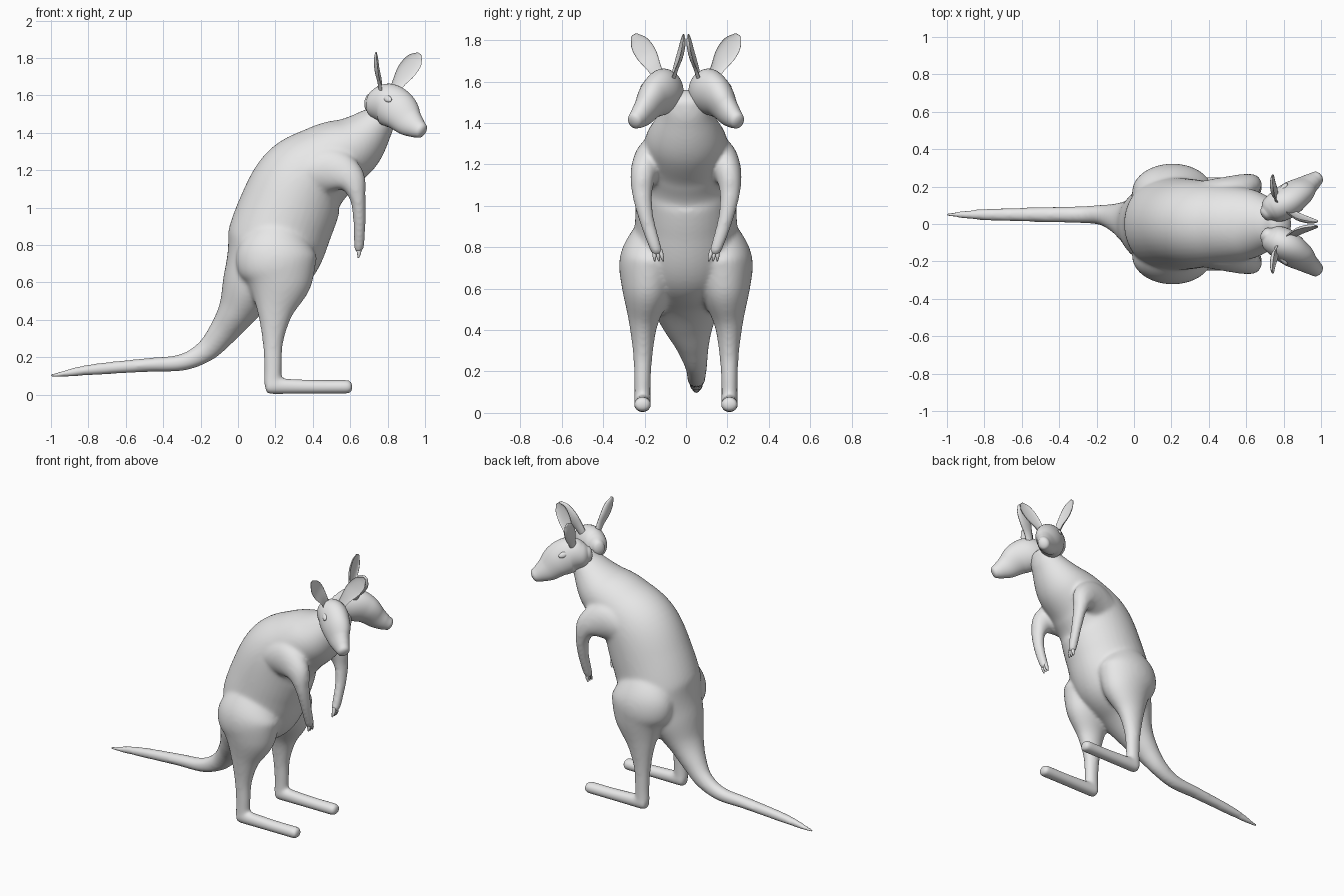
import bpy, bmesh, math
from mathutils import Vector, Matrix

cube = bpy.data.objects.get("Cube")
if cube:
    bpy.data.objects.remove(cube, do_unlink=True)

grey = bpy.data.materials.new("plain grey")
grey.use_nodes = True
grey.diffuse_color = (0.8, 0.8, 0.8, 1)
for node in grey.node_tree.nodes:
    if node.type == "BSDF_PRINCIPLED":
        node.inputs["Base Color"].default_value = (0.8, 0.8, 0.8, 1)

SIDES = 40


def smooth_path(stations, steps=8):
    """Catmull-Rom through (x, y, z, width, depth) stations."""
    s = [Vector(p) for p in stations]
    s = [s[0] * 2 - s[1]] + s + [s[-1] * 2 - s[-2]]
    out = []
    for i in range(1, len(s) - 2):
        a, b, c, d = s[i - 1:i + 3]
        for k in range(steps):
            t = k / steps
            out.append((b * 2 + (c - a) * t + (a * 2 - b * 5 + c * 4 - d) * t * t
                        + (b * 3 - a - c * 3 + d) * t ** 3) / 2)
    return out + [s[-2]]


def loft(bm, stations, side=1, cap=0.6, facing=None):
    """Closed tube of ellipses with rounded ends; side=-1 mirrors it in y."""
    path = smooth_path(stations)
    pos = [Vector(p[:3]) for p in path]
    rings = []
    last = len(path) - 1
    for i, p in enumerate(path):
        tangent = (pos[min(i + 1, last)] - pos[max(i - 1, 0)]).normalized()
        rings.append((pos[i], tangent, max(p[3], .003), max(p[4], .003)))

    def ends(ring, sign):
        c, t, w, d = ring
        for deg in (25, 50, 75):
            a = math.radians(deg)
            yield (c + t * sign * cap * min(w, d) * math.sin(a), t,
                   w * math.cos(a), d * math.cos(a))

    rings = list(ends(rings[0], -1))[::-1] + rings + list(ends(rings[-1], 1))
    loops = []
    for c, t, w, d in rings:
        across = (Vector((0, 1, 0)) - t * t.y).normalized()
        up = t.cross(across)
        loop = []
        for k in range(SIDES):
            a = math.tau * k / SIDES
            o = across * w * math.cos(a) + up * d * math.sin(a)
            if facing and o.dot(facing) > 0:     # hollow the front face
                o -= facing * o.dot(facing) * 1.5
            v = c + o
            loop.append(bm.verts.new((v.x, v.y * side, v.z)))
        loops.append(loop)
    faces = [bm.faces.new(loops[0]), bm.faces.new(loops[-1])]
    for lo, hi in zip(loops, loops[1:]):
        for k in range(SIDES):
            n = (k + 1) % SIDES
            faces.append(bm.faces.new((lo[k], lo[n], hi[n], hi[k])))
    bmesh.ops.recalc_face_normals(bm, faces=faces)


def finish(bm, name):
    mesh = bpy.data.meshes.new(name)
    bm.to_mesh(mesh)
    bm.free()
    mesh.materials.append(grey)
    mesh.shade_smooth()
    obj = bpy.data.objects.new(name, mesh)
    bpy.context.collection.objects.link(obj)
    return obj


def part(name, stations, side=1, **options):
    bm = bmesh.new()
    loft(bm, stations, side, **options)
    return finish(bm, name)


# Body: trunk running from tail tip to neck, fused with legs and arms
trunk = [(-1.0, .05, .1, .011, .011), (-.8, .05, .131, .031, .029), (-.5, .05, .157, .04, .037),
         (-.3, .05, .172, .045, .045), (-.17, .048, .235, .055, .06),
         (-.08, .03, .335, .085, .078), (-.005, .01, .445, .135, .105),
         (.07, 0, .58, .2, .165), (.175, 0, .745, .25, .255), (.255, 0, .95, .245, .265),
         (.34, 0, 1.13, .235, .25), (.475, 0, 1.245, .215, .208),
         (.625, 0, 1.335, .185, .165), (.735, 0, 1.445, .125, .105), (.78, 0, 1.51, .1, .07)]
leg = [(.22, .12, .9, .11, .13), (.205, .168, .74, .15, .215), (.218, .187, .6, .125, .178),
       (.198, .205, .44, .072, .097), (.187, .208, .29, .048, .057),
       (.187, .21, .15, .04, .047), (.185, .21, .06, .04, .047)]
foot = [(.168, .21, .046, .042, .045), (.4, .21, .041, .041, .038), (.592, .21, .041, .043, .037)]
arm = [(.37, .12, 1.18, .11, .12), (.5, .165, 1.2, .09, .125), (.598, .203, 1.155, .066, .085),
       (.638, .212, 1.06, .049, .045), (.649, .192, .94, .037, .034),
       (.648, .155, .82, .031, .03), (.645, .138, .775, .028, .025)]

skin = bmesh.new()
loft(skin, trunk)
for s in (1, -1):
    for limb in (leg, foot, arm):
        loft(skin, limb, s)
body = finish(skin, "body")
remesh = body.modifiers.new("fuse", "REMESH")
remesh.mode = "VOXEL"
remesh.voxel_size = 0.011
remesh.use_smooth_shade = True
soften = body.modifiers.new("soften", "SMOOTH")
soften.factor = 0.5
soften.iterations = 12

# Heads: two mirrored heads that look apart from each other
head = [(.705, .055, 1.56, .04, .05), (.735, .075, 1.557, .072, .083),
        (.80, .11, 1.552, .088, .112), (.86, .157, 1.517, .078, .107),
        (.91, .197, 1.462, .058, .083), (.95, .225, 1.43, .047, .06),
        (.978, .246, 1.412, .038, .043)]
outer_ear = [(.775, .125, 1.61, .025, .022), (.768, .155, 1.67, .035, .022),
             (.755, .19, 1.73, .05, .024), (.747, .225, 1.785, .045, .02),
             (.741, .25, 1.822, .018, .009)]
inner_ear = [(.83, .075, 1.61, .022, .025), (.86, .057, 1.67, .022, .035),
             (.9, .037, 1.73, .024, .05), (.943, .022, 1.785, .02, .045),
             (.97, .014, 1.817, .009, .018)]
look = Vector((.78, .62, 0))
flank = Vector((-.62, .78, 0))

for s, label in ((1, "left"), (-1, "right")):
    part(label + "_head", head, s)
    part(label + "_head_outer_ear", outer_ear, s, facing=Vector((1, 0, 0)))
    part(label + "_head_inner_ear", inner_ear, s, facing=Vector((0, 1, 0)))

    # Eyes: slanted almonds set into the cheeks
    for sign, where in ((1, "outer"), (-1, "inner")):
        spot = Vector((.842, .142, 1.582)) + flank * sign * .069
        bm = bmesh.new()
        bmesh.ops.create_uvsphere(bm, u_segments=20, v_segments=12, radius=1)
        turn = (Matrix.Rotation(math.atan2(look.y, look.x), 4, "Z")
                @ Matrix.Rotation(sign * .45, 4, "X") @ Matrix.Rotation(.4, 4, "Y"))
        bm.transform(Matrix.Translation(spot) @ turn @ Matrix.Diagonal((.032, .012, .018, 1)))
        bm.transform(Matrix.Diagonal((1, s, 1, 1)))
        bmesh.ops.recalc_face_normals(bm, faces=bm.faces)
        finish(bm, f"{label}_head_{where}_eye")

    # Claws: three short fingers on each hand
    for i in (-1, 0, 1):
        part(f"{label}_claw_{i + 2}",
             [(.645, .138 + i * .013, .785, .012, .014),
              (.647, .134 + i * .018, .755, .009, .011),
              (.643, .13 + i * .021, .732, .003, .004)], s)
